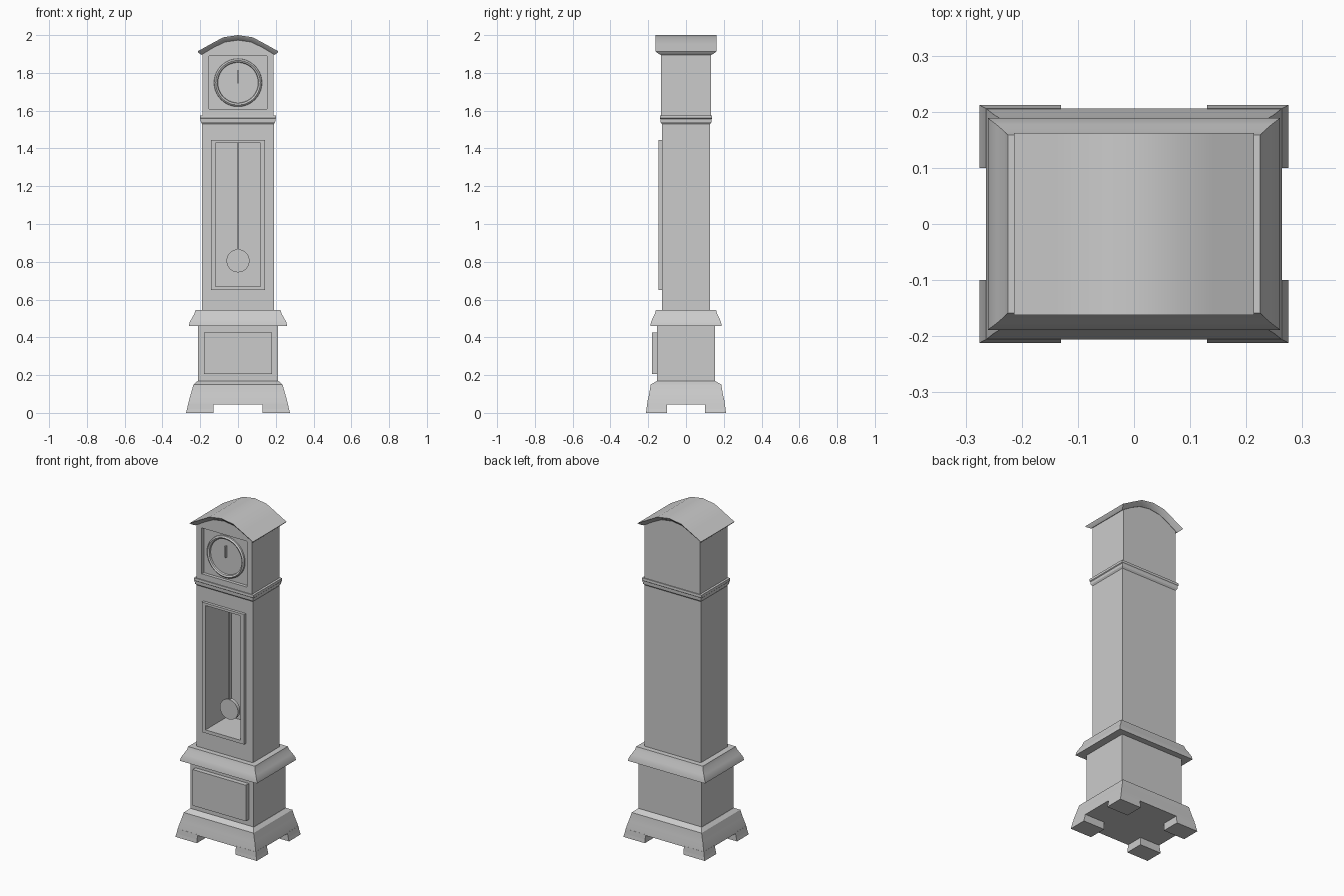
import bpy, bmesh, math

if "Cube" in bpy.data.objects:
    bpy.data.objects.remove(bpy.data.objects["Cube"])


def make(name, bm, smooth=False):
    bmesh.ops.recalc_face_normals(bm, faces=bm.faces)
    me = bpy.data.meshes.new(name)
    bm.to_mesh(me)
    bm.free()
    ob = bpy.data.objects.new(name, me)
    bpy.context.collection.objects.link(ob)
    bpy.ops.object.select_all(action='DESELECT')
    bpy.context.view_layer.objects.active = ob
    ob.select_set(True)
    if smooth:
        bpy.ops.object.shade_smooth_by_angle(angle=math.radians(30))
    return ob


def loft(name, rings, smooth=False):
    """Solid through closed rings that all have the same point count."""
    bm = bmesh.new()
    vs = [[bm.verts.new(p) for p in r] for r in rings]
    n = len(rings[0])
    for a, b in zip(vs, vs[1:]):
        for i in range(n):
            j = (i + 1) % n
            bm.faces.new((a[i], a[j], b[j], b[i]))
    bm.faces.new(vs[0])
    bm.faces.new(vs[-1])
    return make(name, bm, smooth)


def rect(x0, x1, y0, y1, z):
    return [(x0, y0, z), (x1, y0, z), (x1, y1, z), (x0, y1, z)]


def box(name, x0, x1, y0, y1, z0, z1):
    return loft(name, [rect(x0, x1, y0, y1, z0), rect(x0, x1, y0, y1, z1)])


def moulding(name, profile):
    """Profile rows: z, half width, half depth."""
    return loft(name, [rect(-w, w, -d, d, z) for z, w, d in profile], True)


def cut(ob, *dims):
    cutter = box("cutter", *dims)
    cutter.hide_render = True
    mod = ob.modifiers.new("opening", 'BOOLEAN')
    mod.operation, mod.solver, mod.object = 'DIFFERENCE', 'EXACT', cutter
    bpy.context.view_layer.objects.active = ob
    bpy.ops.object.modifier_apply(modifier=mod.name)
    bpy.data.objects.remove(cutter)


# Flared feet at the four corners
for sx, side in ((-1, "left"), (1, "right")):
    for sy, end in ((-1, "front"), (1, "back")):
        loft(f"{end}_{side}_foot", [
            rect(sx * .13, sx * w, sy * .1, sy * d, z)
            for z, w, d in ((0, .275, .212), (.02, .27, .209), (.05, .264, .206))])

# Plinth, lower case and raised panel
moulding("plinth", [(.045, .264, .206), (.065, .26, .203), (.1, .25, .195),
                    (.135, .24, .189), (.15, .236, .187), (.168, .215, .156)])
box("lower_case", -.213, .213, -.153, .153, .16, .47)
box("lower_panel", -.18, .18, -.181, -.15, .205, .425)

# Waist moulding
moulding("waist_moulding", [(.46, .26, .189), (.478, .257, .186), (.5, .245, .177),
                            (.525, .231, .165), (.545, .225, .159)])

# Trunk with pendulum cavity, and the open door frame
trunk = box("trunk", -.19, .19, -.128, .128, .54, 1.54)
cut(trunk, -.118, .118, -.2, .075, .67, 1.43)
door = box("door_frame", -.143, .143, -.145, -.127, .65, 1.445)
cut(door, -.118, .118, -.2, 0, .67, 1.43)

# Pendulum
box("pendulum_rod", -.004, .004, -.088, -.062, .82, 1.432)


def disc(name, radius, depth, y, z, segs=32):
    ring = [(radius * math.cos(2 * math.pi * i / segs), z + radius * math.sin(2 * math.pi * i / segs))
            for i in range(segs)]
    return loft(name, [[(x, yy, h) for x, h in ring] for yy in (y - depth / 2, y + depth / 2)], True)


disc("pendulum_bob", .061, .022, -.077, .805)

# Neck moulding
moulding("neck_moulding", [(1.53, .19, .128), (1.54, .197, .135), (1.556, .198, .136),
                           (1.56, .202, .139), (1.575, .201, .138)])

# Arched hood with a recessed dial opening
half_under = [(.195, 1.895), (.13, 1.934), (.07, 1.963)]
half_rim = [(.21, 1.908), (.137, 1.947), (.077, 1.978)]
half_top = [(.214, 1.914), (.14, 1.955), (.079, 1.988)]


def arch(half, crown):
    return half + [(0, crown)] + [(-x, z) for x, z in reversed(half)]


outline = [(-.187, 1.57), (.187, 1.57)] + arch([(.187, 1.905)] + half_under[1:], 1.973)
hood = loft("hood", [[(x, y, z) for x, z in outline] for y in (-.132, .132)])
cut(hood, -.153, .153, -.2, -.112, 1.61, 1.89)

# Dial rim and hand
segs = 40
bm = bmesh.new()
section = [(.128, -.105), (.126, -.120), (.118, -.127), (.109, -.122), (.105, -.105)]
rows = [[bm.verts.new((r * math.cos(2 * math.pi * i / segs), y,
                       1.748 + r * math.sin(2 * math.pi * i / segs)))
         for r, y in section] for i in range(segs)]
for i in range(segs):
    a, b = rows[i], rows[(i + 1) % segs]
    for k in range(len(section)):
        m = (k + 1) % len(section)
        bm.faces.new((a[k], a[m], b[m], b[k]))
make("dial_rim", bm, True)
box("dial_hand", -.003, .003, -.124, -.11, 1.745, 1.815)

# Arched roof: underside, overhanging rim and top, joined ring by ring
bm = bmesh.new()
loops = []
for half, crown, d in ((half_under, 1.973, .134), (half_rim, 1.99, .156), (half_top, 2.0, .162)):
    pts = arch(half, crown)
    loops.append(([bm.verts.new((x, -d, z)) for x, z in pts],
                  [bm.verts.new((x, d, z)) for x, z in pts]))
n = len(loops[0][0])
for (f0, b0), (f1, b1) in zip(loops, loops[1:]):
    for i in range(n - 1):
        bm.faces.new((f0[i], f0[i + 1], f1[i + 1], f1[i]))
        bm.faces.new((b0[i], b0[i + 1], b1[i + 1], b1[i]))
    for i in (0, n - 1):
        bm.faces.new((f0[i], f1[i], b1[i], b0[i]))
for f, b in (loops[0], loops[-1]):
    for i in range(n - 1):
        bm.faces.new((f[i], f[i + 1], b[i + 1], b[i]))
make("roof", bm, True)
